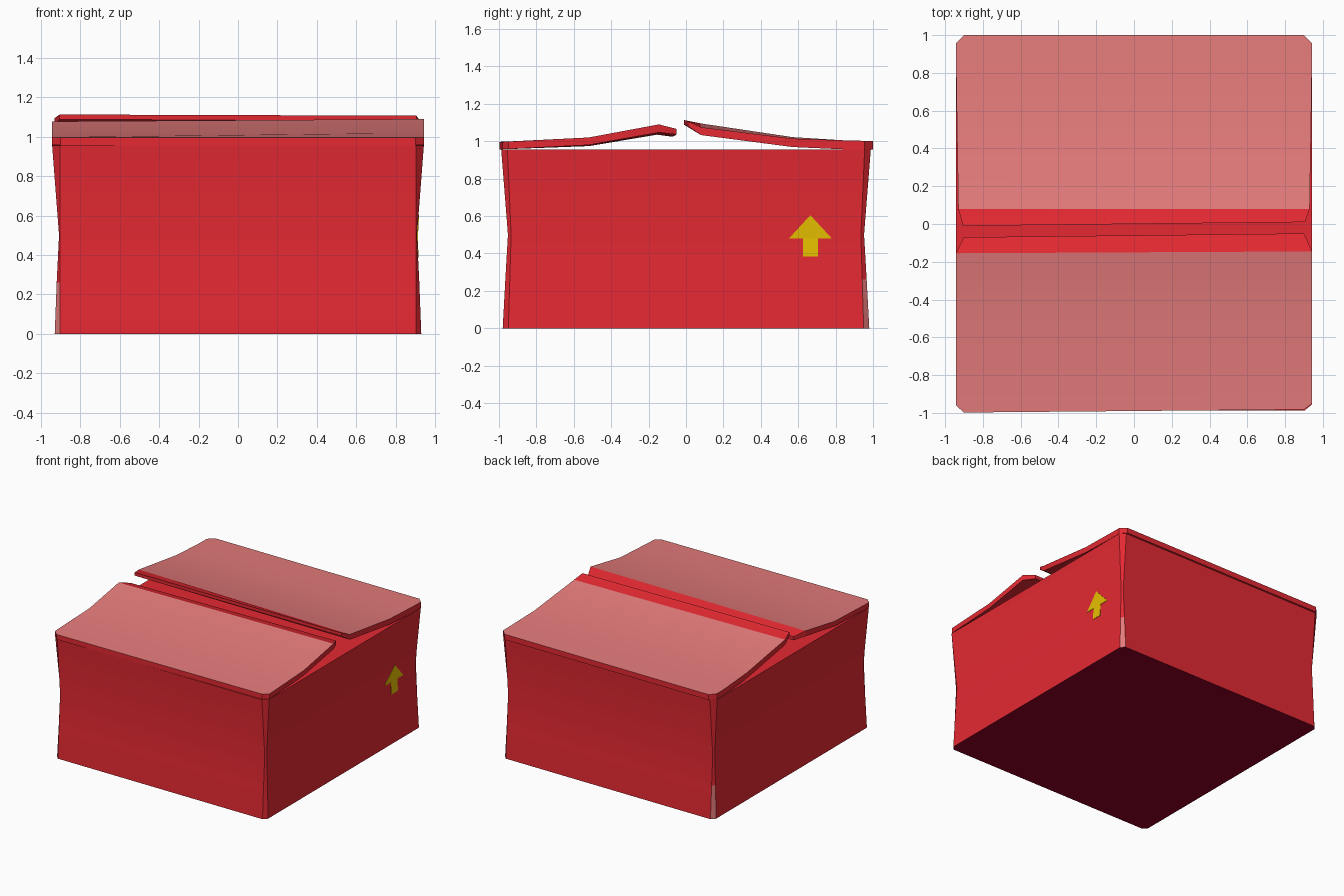
import bpy, bmesh, math

if "Cube" in bpy.data.objects:
    bpy.data.objects.remove(bpy.data.objects["Cube"])


def material(name, rgb):
    m = bpy.data.materials.new(name)
    m.diffuse_color = (*rgb, 1)
    m.use_nodes = True
    m.node_tree.nodes["Principled BSDF"].inputs["Base Color"].default_value = m.diffuse_color
    return m


RED = material("red card", (0.78, 0.022, 0.032))
PINK = material("faded red card", (0.79, 0.2, 0.2))
MAROON = material("dark maroon base", (0.28, 0.0, 0.021))
YELLOW = material("yellow print", (0.8, 0.53, 0.0))


def loft(name, rings, mats, rule):
    """Skin closed rings of equal length, cap both ends, colour by rule."""
    bm = bmesh.new()
    loops = [[bm.verts.new(p) for p in r] for r in rings]
    n = len(loops[0])
    for a, b in zip(loops, loops[1:]):
        for i in range(n):
            j = (i + 1) % n
            bm.faces.new((a[i], a[j], b[j], b[i]))
    bm.faces.new(loops[0][::-1])
    bm.faces.new(loops[-1])
    bmesh.ops.recalc_face_normals(bm, faces=bm.faces)
    for f in bm.faces:
        f.normal_update()
        f.material_index = rule(f)
    me = bpy.data.meshes.new(name)
    bm.to_mesh(me)
    bm.free()
    for m in mats:
        me.materials.append(m)
    ob = bpy.data.objects.new(name, me)
    bpy.context.collection.objects.link(ob)
    bpy.ops.object.select_all(action='DESELECT')
    ob.select_set(True)
    bpy.context.view_layer.objects.active = ob
    bpy.ops.object.shade_smooth_by_angle(angle=math.radians(25))
    return ob


# Box body: waisted, with narrow cut corners (z, half x, half y, inner y)
SECTIONS = [(0, .93, .98, .95), (.26, .92, .966, .942),
            (.5, .908, .952, .935), (.955, .943, .988, .955)]


def octagon(z, hx, hy, iy, ix=.902):
    return [(hx, -iy, z), (hx, iy, z), (ix, hy, z), (-ix, hy, z),
            (-hx, iy, z), (-hx, -iy, z), (-ix, -hy, z), (ix, -hy, z)]


def body_rule(f):
    c, n = f.calc_center_median(), f.normal
    if n.z < -.9:
        return 2
    corner = abs(c.x) > .8 and abs(c.y) > .8
    front_right = c.x > 0 and c.y < 0
    return 1 if corner and c.z < .26 and not front_right else 0


loft("box_body", [octagon(*s) for s in SECTIONS], [RED, PINK, MAROON], body_rule)


# Lid flaps: bent sheets
# (y, half x, top z, bottom z, skew in y to the right, tilt in z to the right)
def flap(name, profile, fold_y):
    rings = [[(-hx, y - sk, zt - t), (hx, y + sk, zt + t),
              (hx, y + sk, zb + t), (-hx, y - sk, zb - t)]
             for y, hx, zt, zb, sk, t in profile]

    def rule(f):
        c = f.calc_center_median()
        return 1 if f.normal.z > .5 and c.y * fold_y > fold_y ** 2 else 0
    loft(name, rings, [RED, PINK], rule)


flap("front_flap", [(-.99, .90, .997, .957, .008, 0),
                    (-.955, .943, .998, .958, .005, 0),
                    (-.52, .943, 1.017, .977, 0, .003),
                    (-.15, .943, 1.084, 1.041, .005, .006),
                    (-.06, .90, 1.06, 1.03, .01, .006)], -.15)
flap("back_flap", [(1.0, .90, 1.0, .957, 0, 0), (.955, .943, 1.002, .957, 0, 0),
                   (.84, .942, 1.005, .957, 0, 0), (.57, .938, 1.018, .973, 0, -.004),
                   (.08, .93, 1.085, 1.043, 0, -.01),
                   (0, .905, 1.11, 1.085, .01, -.003)], .08)


# Printed arrow on the right side, as thin plates
def side_x(z):
    for (z0, x0, *_), (z1, x1, *_) in zip(SECTIONS, SECTIONS[1:]):
        if z <= z1:
            return x0 + (x1 - x0) * (z - z0) / (z1 - z0)


def plate(name, points):
    rings = [[(side_x(z) + d, y, z) for y, z in points] for d in (-.004, .003)]
    loft(name, rings, [YELLOW], lambda f: 0)


plate("arrow_head", [(.55, .48), (.78, .48), (.665, .605)])
plate("arrow_stem", [(.625, .385), (.705, .385), (.705, .48), (.625, .48)])
